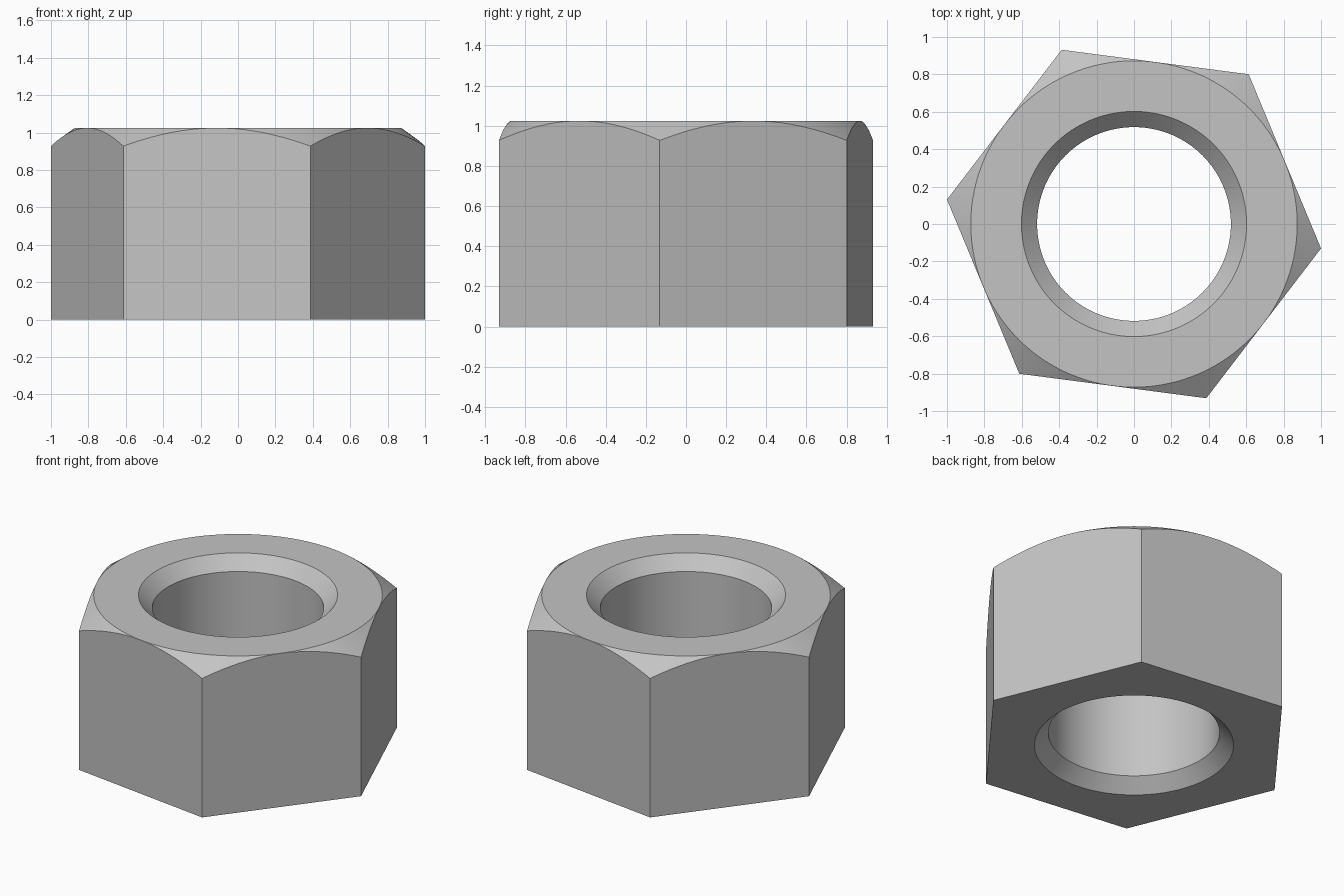
import bpy, bmesh
from math import cos, sin, pi, radians

cube = bpy.data.objects.get("Cube")
if cube:
    bpy.data.objects.remove(cube, do_unlink=True)

HEIGHT = 1.025
CORNER_R = 1.0085                  # hexagon corner radius
FLAT_R = CORNER_R * cos(pi / 6)    # distance to the flats
TURN = radians(-7.45)              # rotation of the hexagon about z
BORE_R, MOUTH_R, SINK = 0.518, 0.602, 0.085
SLOPE = 0.097 / (CORNER_R - FLAT_R)   # fall of the corner chamfer
STEPS = 24                         # segments per hexagon side
COUNT = 6 * STEPS


def hex_radius(a):
    """Distance from the axis to the hexagon at angle a from a corner."""
    return FLAT_R / cos(a % (pi / 3) - pi / 6)


def section(a):
    """Closed radial section (radius, height) at angle a."""
    r = hex_radius(a)
    rim = FLAT_R - 0.0008
    return [(MOUTH_R, HEIGHT), (rim, HEIGHT),
            (r, HEIGHT - SLOPE * (r - rim)), (r, 0),
            (MOUTH_R, 0), (BORE_R, SINK), (BORE_R, HEIGHT - SINK)]


# Nut body: sections joined around the axis
bm = bmesh.new()
rows = []
for i in range(COUNT):
    a = 2 * pi * i / COUNT
    rows.append([bm.verts.new((r * cos(a + TURN), r * sin(a + TURN), z))
                 for r, z in section(a)])
for i, row in enumerate(rows):
    nxt = rows[(i + 1) % COUNT]
    for j in range(len(row)):
        k = (j + 1) % len(row)
        bm.faces.new((row[j], row[k], nxt[k], nxt[j]))
bmesh.ops.recalc_face_normals(bm, faces=bm.faces)

mesh = bpy.data.meshes.new("hex_nut")
bm.to_mesh(mesh)
bm.free()
nut = bpy.data.objects.new("hex_nut", mesh)
bpy.context.collection.objects.link(nut)

# Plain grey metal
grey = bpy.data.materials.new("grey_metal")
grey.use_nodes = True
colour = (0.55, 0.55, 0.55, 1)
grey.diffuse_color = colour
grey.node_tree.nodes["Principled BSDF"].inputs["Base Color"].default_value = colour
mesh.materials.append(grey)

# Smooth round surfaces, keep the machined edges sharp
bpy.ops.object.select_all(action='DESELECT')
nut.select_set(True)
bpy.context.view_layer.objects.active = nut
bpy.ops.object.shade_smooth_by_angle(angle=radians(20))
